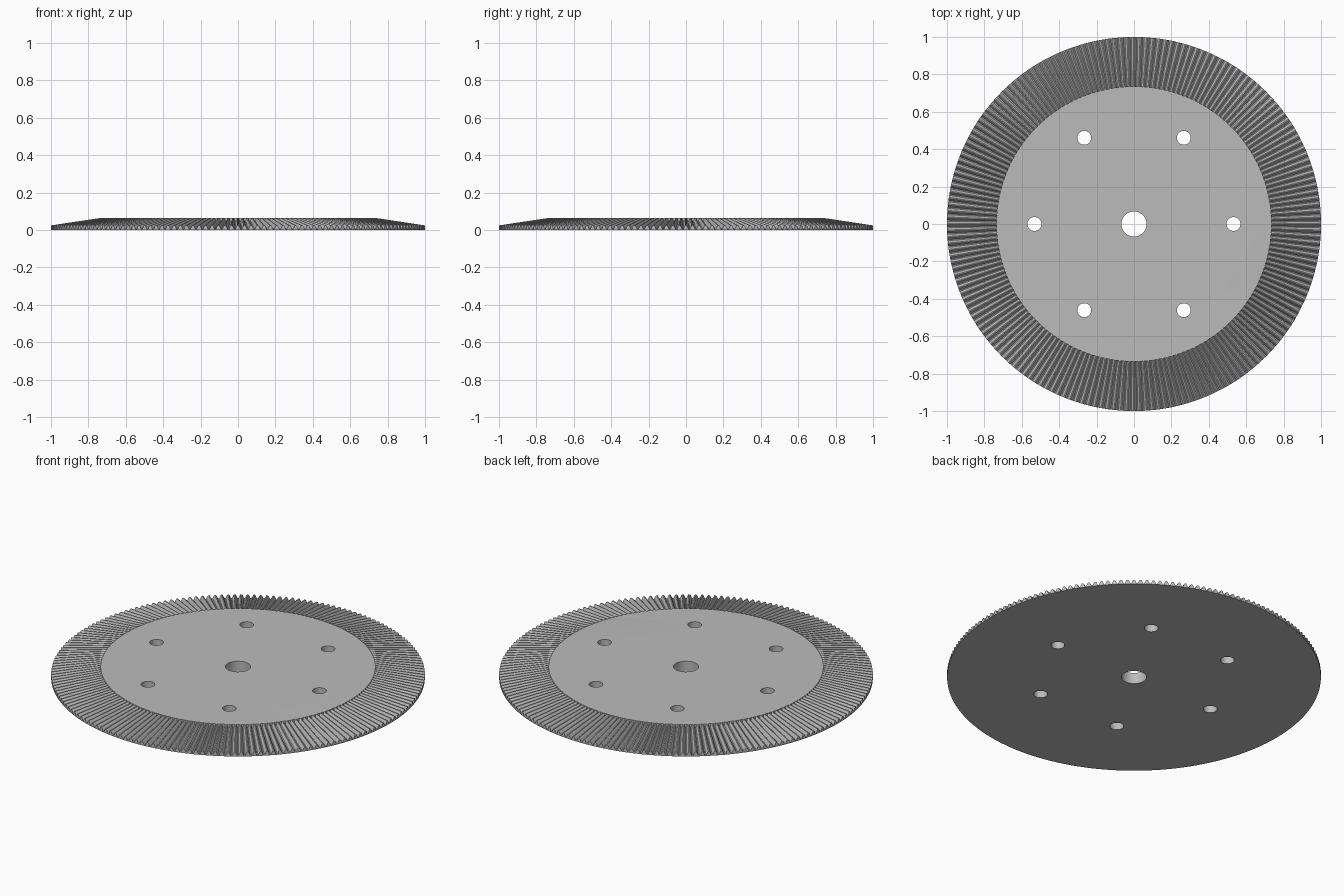
import bpy, bmesh
from math import sin, cos, pi, radians
from mathutils import Matrix

cube = bpy.data.objects.get("Cube")
if cube:
    bpy.data.objects.remove(cube)

TEETH = 180
R_IN, R_OUT = 0.735, 1.0
TOP = 0.065
# one tooth: position within the pitch, relative height
TOOTH = [(-0.42, 0), (-0.27, 0.5), (-0.18, 0.85), (-0.08, 1),
         (0.08, 1), (0.18, 0.85), (0.27, 0.5), (0.42, 0)]

steel = bpy.data.materials.new("steel_grey")
steel.use_nodes = True
colour = (0.5, 0.5, 0.5, 1)
steel.diffuse_color = colour
steel.node_tree.nodes["Principled BSDF"].inputs["Base Color"].default_value = colour


def make_object(name, bm):
    mesh = bpy.data.meshes.new(name)
    bm.to_mesh(mesh)
    bm.free()
    mesh.materials.append(steel)
    obj = bpy.data.objects.new(name, mesh)
    bpy.context.collection.objects.link(obj)
    return obj


def ring(bm, radius, root, tip):
    """Closed loop of points following the teeth between two heights."""
    verts = []
    for i in range(TEETH):
        for pos, height in TOOTH:
            a = (i + pos) * 2 * pi / TEETH
            z = root + (tip - root) * height
            verts.append(bm.verts.new((radius * cos(a), radius * sin(a), z)))
    return verts


# Gear body: flat disc, inner tooth wall, sloping teeth, rim and flat underside
bm = bmesh.new()
loops = [ring(bm, R_IN, TOP, TOP),
         ring(bm, R_IN, 0.048, TOP),
         ring(bm, R_OUT, 0.004, 0.025),
         ring(bm, R_OUT, 0, 0)]
bm.faces.new(loops[0])
bm.faces.new(reversed(loops[-1]))
for a, b in zip(loops, loops[1:]):
    for i in range(len(a)):
        bm.faces.new((a[i - 1], b[i - 1], b[i], a[i]))
bmesh.ops.remove_doubles(bm, verts=bm.verts, dist=1e-5)
bmesh.ops.recalc_face_normals(bm, faces=bm.faces)
gear = make_object("toothed_ring_gear", bm)

# Cutter: centre bore and six bolt holes
bm = bmesh.new()
holes = [(0, 0, 0.067)]
for k in range(6):
    a = radians(60 * k)
    holes.append((0.532 * cos(a), 0.532 * sin(a), 0.037))
for x, y, r in holes:
    bmesh.ops.create_cone(bm, cap_ends=True, segments=48, radius1=r, radius2=r,
                          depth=0.4, matrix=Matrix.Translation((x, y, 0)))
cutter = make_object("hole_cutter", bm)
cutter.hide_render = True

bpy.ops.object.select_all(action='DESELECT')
gear.select_set(True)
bpy.context.view_layer.objects.active = gear
mod = gear.modifiers.new("holes", 'BOOLEAN')
mod.operation = 'DIFFERENCE'
mod.solver = 'EXACT'
mod.object = cutter
bpy.ops.object.modifier_apply(modifier=mod.name)
bpy.data.objects.remove(cutter)
bpy.ops.object.shade_smooth_by_angle(angle=radians(30))
